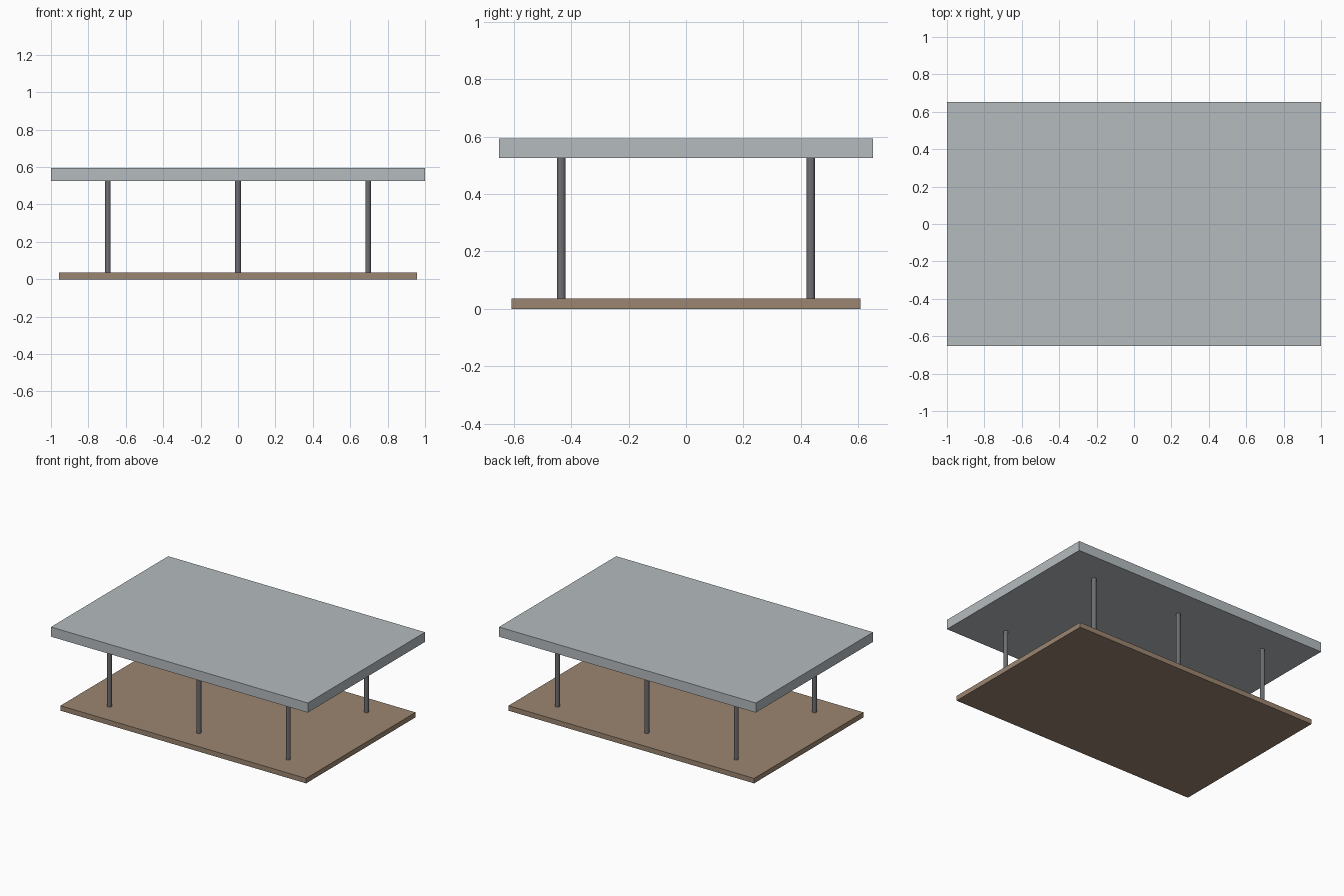
import bpy

if "Cube" in bpy.data.objects:
    bpy.data.objects.remove(bpy.data.objects["Cube"])


def material(name, color):
    mat = bpy.data.materials.new(name)
    mat.diffuse_color = (*color, 1)
    mat.use_nodes = True
    mat.node_tree.nodes["Principled BSDF"].inputs["Base Color"].default_value = mat.diffuse_color
    return mat


def slab(name, half_x, half_y, z0, z1, mat):
    bpy.ops.mesh.primitive_cube_add(size=2, location=(0, 0, (z0 + z1) / 2))
    ob = bpy.context.object
    ob.name = name
    ob.scale = (half_x, half_y, (z1 - z0) / 2)
    bpy.ops.object.transform_apply(location=False, rotation=False, scale=True)
    ob.data.materials.append(mat)


def post(name, x, y, z0, z1, mat):
    bpy.ops.mesh.primitive_cylinder_add(
        vertices=12, radius=0.0153, depth=z1 - z0, location=(x, y, (z0 + z1) / 2))
    ob = bpy.context.object
    ob.name = name
    ob.data.materials.append(mat)


FLOOR_TOP, ROOF_BOTTOM, ROOF_TOP = 0.035, 0.526, 0.594

wood = material("brown_floor", (0.33, 0.24, 0.165))
metal = material("dark_metal", (0.16, 0.16, 0.175))
sheet = material("pale_roof", (0.46, 0.50, 0.52))

# Floor deck and overhanging flat roof
slab("floor_deck", 0.9565, 0.6087, 0, FLOOR_TOP, wood)
slab("flat_roof", 1.0, 0.652, ROOF_BOTTOM, ROOF_TOP, sheet)

# Two rows of three round posts
for row, y in (("front", -0.435), ("back", 0.435)):
    for side, x in (("left", -0.696), ("middle", 0), ("right", 0.696)):
        post(f"{row}_{side}_post", x, y, FLOOR_TOP, ROOF_BOTTOM, metal)
